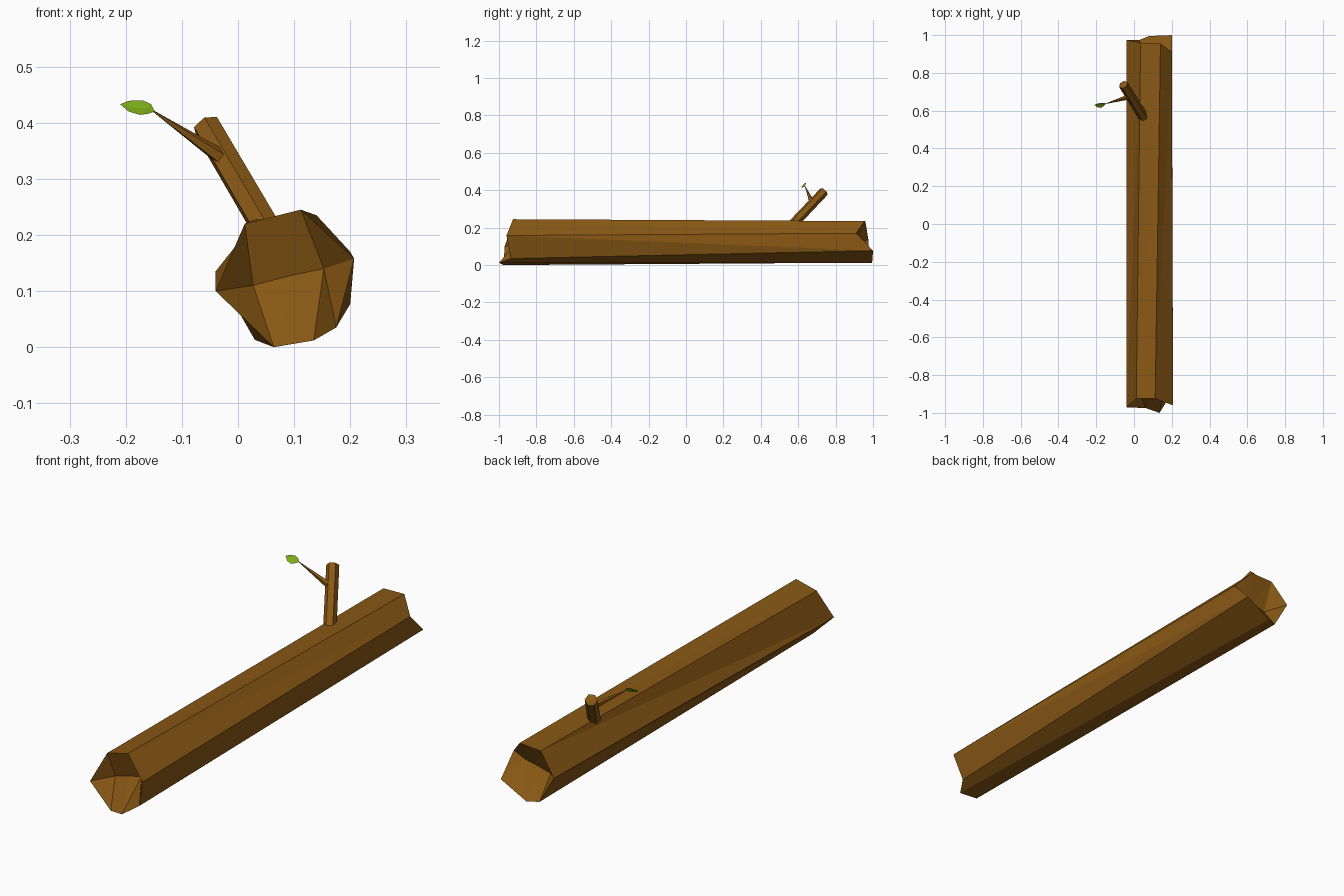
import bpy
import bmesh
from mathutils import Vector

if "Cube" in bpy.data.objects:
    bpy.data.objects.remove(bpy.data.objects["Cube"])


def material(name, rgb):
    m = bpy.data.materials.new(name)
    m.diffuse_color = (*rgb, 1)
    m.use_nodes = True
    m.node_tree.nodes["Principled BSDF"].inputs["Base Color"].default_value = m.diffuse_color
    return m


bark = material("bark", (0.25, 0.098, 0.007))
green = material("leaf_green", (0.2, 0.42, 0.01))


def add_mesh(name, verts, faces, mat):
    bm = bmesh.new()
    vs = [bm.verts.new(v) for v in verts]
    for f in faces:
        bm.faces.new([vs[i] for i in f])
    bmesh.ops.recalc_face_normals(bm, faces=bm.faces[:])
    me = bpy.data.meshes.new(name)
    bm.to_mesh(me)
    bm.free()
    me.materials.append(mat)
    ob = bpy.data.objects.new(name, me)
    bpy.context.collection.objects.link(ob)
    return ob


def stick(name, p0, p1, r0, r1, sides, dent=0.0):
    """Tapered straight stick whose far end is pushed out or in by dent."""
    bm = bmesh.new()
    p0, p1 = Vector(p0), Vector(p1)
    d = p1 - p0
    bmesh.ops.create_cone(bm, cap_ends=True, segments=sides, radius1=r0, radius2=r1, depth=d.length)
    end = max(bm.faces, key=lambda f: f.calc_center_median().z)
    mid = bmesh.ops.poke(bm, faces=[end])["verts"][0]
    mid.co.z += dent
    q = Vector((0, 0, 1)).rotation_difference(d)
    for v in bm.verts:
        v.co = q @ v.co + (p0 + p1) / 2
    me = bpy.data.meshes.new(name)
    bm.to_mesh(me)
    bm.free()
    me.materials.append(bark)
    ob = bpy.data.objects.new(name, me)
    bpy.context.collection.objects.link(ob)
    return ob


# Log: seven-sided trunk with jagged, hollowed ends
front = [(-0.04, -0.97, 0.10), (0.012, -0.925, 0.22), (0.112, -0.925, 0.245), (0.207, -0.96, 0.158),
         (0.175, -0.935, 0.035), (0.135, -1.0, 0.012), (0.064, -0.975, 0.0)]
back = [(-0.04, 0.975, 0.135), (0.035, 0.96, 0.23), (0.14, 0.955, 0.235), (0.2, 0.91, 0.17),
        (0.2, 1.0, 0.077), (0.08, 0.995, 0.01), (0.03, 0.975, 0.013)]
hollow = [(0.027, 0.11), (0.095, 0.128), (0.153, 0.14)]
verts = front + back
verts += [(x, -0.89, z) for x, z in hollow] + [(x, 0.9, z) for x, z in hollow]
faces = []
for i in range(7):
    j = (i + 1) % 7
    faces += [(i, j, j + 7), (i, j + 7, i + 7)]
cap = [(0, 1, "a"), (1, "b", "a"), (1, 2, "b"), (2, "c", "b"), (2, 3, "c"), (3, 4, "c"),
       (4, 5, "c"), (5, "b", "c"), (5, 6, "b"), (6, "a", "b"), (6, 0, "a")]
for ring, inner in ((0, 14), (7, 17)):
    for f in cap:
        faces.append([inner + "abc".index(k) if isinstance(k, str) else ring + k for k in f])
add_mesh("log", verts, faces, bark)

# Broken branch stub and the thin twig growing from it
stick("branch", (0.06, 0.55, 0.195), (-0.056, 0.738, 0.393), 0.027, 0.026, 6, 0.006)
stick("twig", (-0.025, 0.673, 0.335), (-0.15, 0.637, 0.42), 0.015, 0.0015, 5)

# Leaf: pointed outline folded along a midrib
outline = [(-0.148, 0.636, 0.42), (-0.155, 0.64, 0.433), (-0.17, 0.642, 0.44), (-0.195, 0.637, 0.439),
           (-0.21, 0.63, 0.433), (-0.195, 0.619, 0.42), (-0.175, 0.615, 0.414), (-0.16, 0.625, 0.416)]
rib = [(-0.165, 0.632, 0.425), (-0.188, 0.63, 0.427)]
add_mesh("leaf", outline + rib,
         [(0, 1, 8), (1, 2, 8), (2, 9, 8), (2, 3, 9), (3, 4, 9),
          (4, 5, 9), (5, 6, 9), (6, 8, 9), (6, 7, 8), (7, 0, 8)], green)
